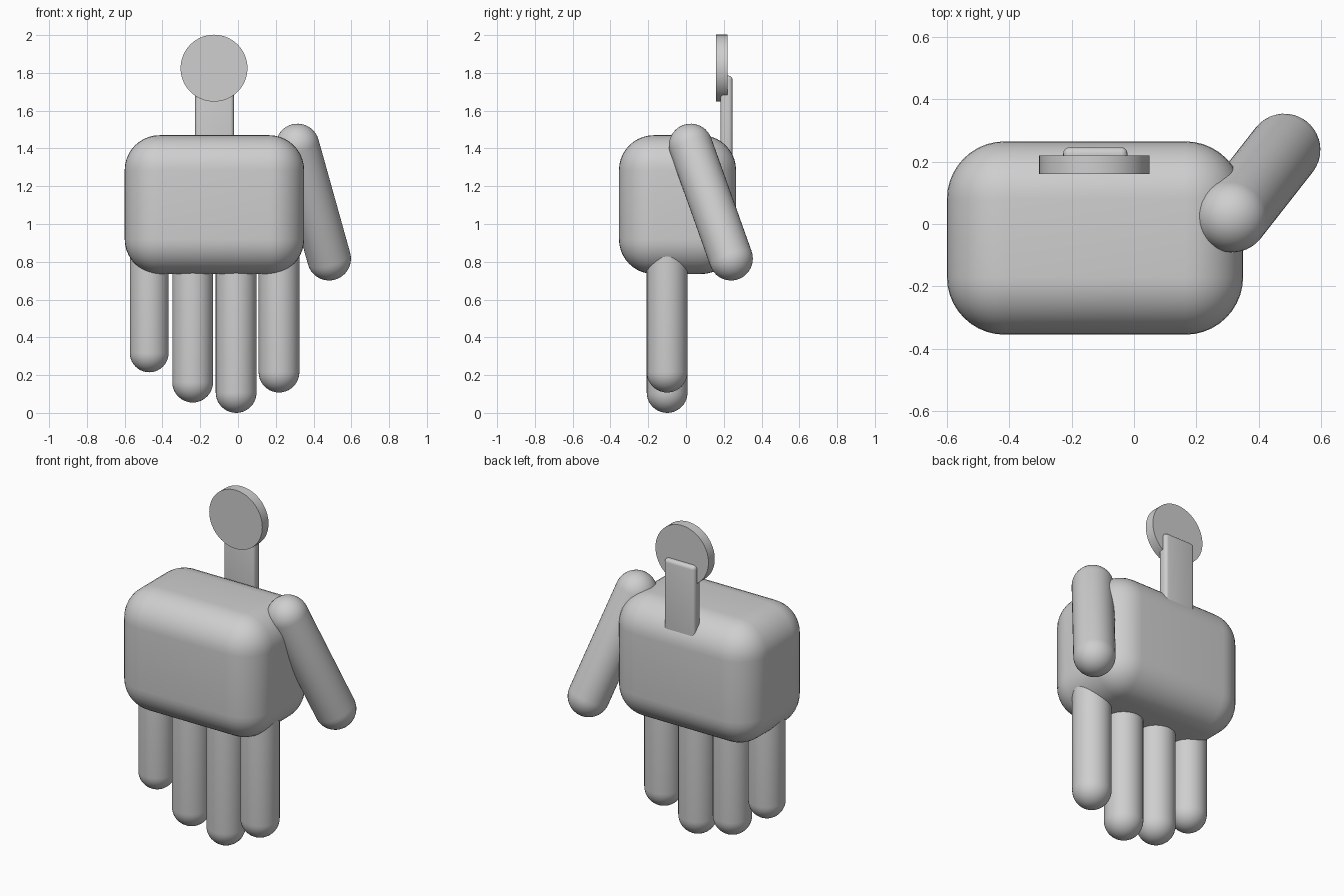
import bpy
import bmesh
from math import cos, sin, pi
from mathutils import Vector

if "Cube" in bpy.data.objects:
    bpy.data.objects.remove(bpy.data.objects["Cube"], do_unlink=True)

# One plain grey for everything
grey = bpy.data.materials.new("plain grey")
grey.use_nodes = True
colour = (0.62, 0.62, 0.62, 1)
grey.diffuse_color = colour
grey.node_tree.nodes["Principled BSDF"].inputs["Base Color"].default_value = colour


def finish(name, bm):
    """Turn a bmesh into a smooth-shaded object."""
    bmesh.ops.recalc_face_normals(bm, faces=bm.faces)
    mesh = bpy.data.meshes.new(name)
    bm.to_mesh(mesh)
    bm.free()
    mesh.materials.append(grey)
    obj = bpy.data.objects.new(name, mesh)
    bpy.context.collection.objects.link(obj)
    bpy.ops.object.select_all(action="DESELECT")
    obj.select_set(True)
    bpy.context.view_layer.objects.active = obj
    bpy.ops.object.shade_smooth_by_angle(angle=pi / 6)
    return obj


def rounded_box(name, low, high, radius, segments):
    """Box between two corners with rounded edges."""
    low, high = Vector(low), Vector(high)
    bm = bmesh.new()
    bmesh.ops.create_cube(bm, size=1)
    for v in bm.verts:
        v.co = (low + high) / 2 + v.co * (high - low)
    bmesh.ops.bevel(bm, geom=bm.edges[:], offset=radius, segments=segments,
                    profile=0.5, affect="EDGES")
    return finish(name, bm)


def capsule(name, start, end, radius, steps=10, sides=40):
    """Round-ended rod whose cap centres are start and end."""
    start, end = Vector(start), Vector(end)
    axis = end - start
    bm = bmesh.new()
    arc = [pi / 2 * i / steps for i in range(steps + 1)]
    profile = [(radius * sin(a), -radius * cos(a)) for a in arc]
    profile += [(radius * cos(a), axis.length + radius * sin(a)) for a in arc]
    verts = [bm.verts.new((x, 0, z)) for x, z in profile]
    edges = [bm.edges.new(pair) for pair in zip(verts, verts[1:])]
    bmesh.ops.spin(bm, geom=verts + edges, cent=(0, 0, 0), axis=(0, 0, 1),
                   angle=2 * pi, steps=sides)
    bmesh.ops.remove_doubles(bm, verts=bm.verts, dist=1e-4)
    obj = finish(name, bm)
    obj.rotation_mode = "QUATERNION"
    obj.rotation_quaternion = axis.to_track_quat("Z", "Y")
    obj.location = start
    return obj


# Palm block
rounded_box("palm", (-0.6, -0.355, 0.735), (0.35, 0.265, 1.47), 0.185, 10)

# Four hanging fingers: name, x, lowest point, radius
fingers = [
    ("little_finger", -0.47, 0.215, 0.103),
    ("ring_finger", -0.24, 0.055, 0.108),
    ("middle_finger", -0.01, 0.0, 0.108),
    ("index_finger", 0.217, 0.108, 0.108),
]
for name, x, bottom, radius in fingers:
    capsule(name, (x, -0.1, bottom + radius), (x, -0.1, 0.95), radius)

# Thumb, leaning outwards and back
capsule("thumb", (0.482, 0.238, 0.817), (0.315, 0.025, 1.415), 0.116)

# Flat post rising from the back of the palm
rounded_box("post", (-0.227, 0.183, 1.2), (-0.021, 0.246, 1.785), 0.02, 4)

# Round disc in front of the post
bpy.ops.mesh.primitive_cylinder_add(vertices=64, radius=0.177, depth=0.06,
                                    location=(-0.127, 0.19, 1.825),
                                    rotation=(pi / 2, 0, 0))
disc = bpy.context.object
disc.name = "disc"
disc.data.materials.append(grey)
bpy.ops.object.shade_smooth_by_angle(angle=pi / 6)
